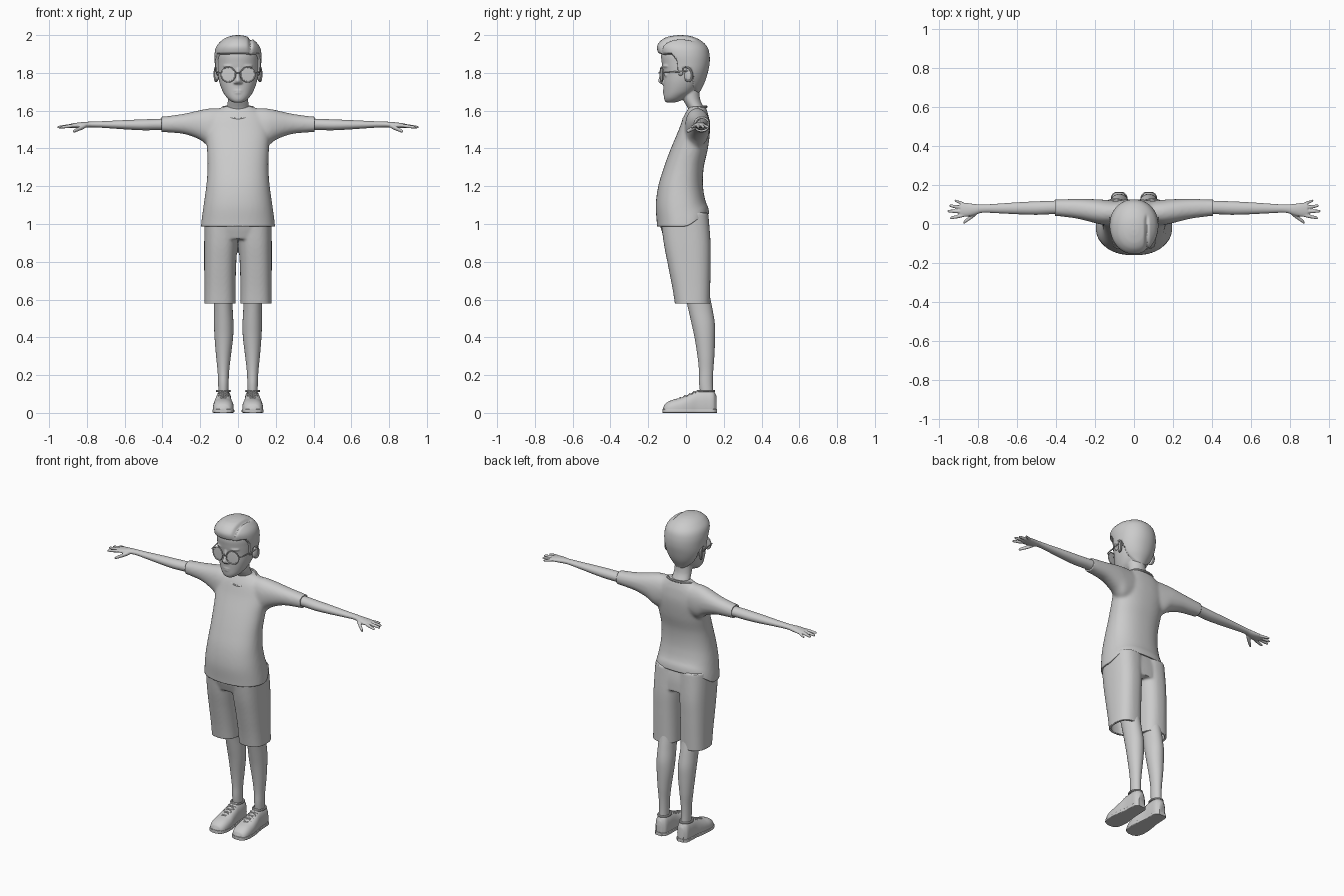
import bpy, bmesh, math
from mathutils import Matrix, Vector

if "Cube" in bpy.data.objects:
    bpy.data.objects.remove(bpy.data.objects["Cube"])

AXES = {'x': (1, 2, 0), 'y': (0, 2, 1), 'z': (0, 1, 2)}   # where a, b, t go


def sample(secs, steps):
    """Smoothly interpolate (t, a0, a1, b0, b1) cross-section extents."""
    def slope(i, k):
        p, q = secs[max(i - 1, 0)], secs[min(i + 1, len(secs) - 1)]
        return (q[k] - p[k]) / (q[0] - p[0])
    out = []
    for i in range(len(secs) - 1):
        p, q = secs[i], secs[i + 1]
        h = q[0] - p[0]
        for s in range(steps):
            u = s / steps
            row = [p[0] + u * h]
            for k in range(1, 5):
                row.append((2*u**3 - 3*u*u + 1) * p[k] + (u**3 - 2*u*u + u) * h * slope(i, k)
                           + (3*u*u - 2*u**3) * q[k] + (u**3 - u*u) * h * slope(i + 1, k))
            out.append(row)
    return out + [list(secs[-1])]


def loft(axis, secs, n=40, steps=6, power=2.0):
    bm = bmesh.new()
    ia, ib, it = AXES[axis]
    rings = []
    for t, a0, a1, b0, b1 in sample(secs, steps):
        ring = []
        for j in range(n):
            w = 2 * math.pi * j / n
            c, s = math.cos(w), math.sin(w)
            co = [0, 0, 0]
            co[it] = t
            co[ia] = (a0 + a1) / 2 + (a1 - a0) / 2 * math.copysign(abs(c) ** (2 / power), c)
            co[ib] = (b0 + b1) / 2 + (b1 - b0) / 2 * math.copysign(abs(s) ** (2 / power), s)
            ring.append(bm.verts.new(co))
        rings.append(ring)
    for r, q in zip(rings, rings[1:]):
        for j in range(n):
            bm.faces.new((r[j], r[(j + 1) % n], q[(j + 1) % n], q[j]))
    bm.faces.new(rings[0])
    bm.faces.new(rings[-1])
    bmesh.ops.recalc_face_normals(bm, faces=bm.faces)
    return bm


def sym(secs):
    """Sections symmetric in x: (z, half width, y0, y1)."""
    return [(z, -w, w, y0, y1) for z, w, y0, y1 in secs]


def ball(loc, size, yaw=0, pitch=0):
    bm = bmesh.new()
    m = (Matrix.Translation(loc) @ Matrix.Rotation(yaw, 4, 'Z') @ Matrix.Rotation(pitch, 4, 'X')
         @ Matrix.Diagonal((*size, 1)))
    bmesh.ops.create_uvsphere(bm, u_segments=28, v_segments=16, radius=1, matrix=m)
    return bm


def tube(pts, r, closed=False):
    cu = bpy.data.curves.new("path", 'CURVE')
    cu.dimensions, cu.bevel_depth, cu.bevel_resolution, cu.use_fill_caps = '3D', r, 2, True
    sp = cu.splines.new('POLY')
    sp.points.add(len(pts) - 1)
    for p, co in zip(sp.points, pts):
        p.co = (*co, 1)
    sp.use_cyclic_u = closed
    ob = bpy.data.objects.new("path", cu)
    bpy.context.collection.objects.link(ob)
    bm = bmesh.new()
    bm.from_mesh(baked(ob))
    return bm


def baked(ob):
    bpy.context.view_layer.update()
    dg = bpy.context.evaluated_depsgraph_get()
    me = bpy.data.meshes.new_from_object(ob.evaluated_get(dg))
    bpy.data.objects.remove(ob)
    return me


def flip(bm):
    c = bm.copy()
    bmesh.ops.scale(c, vec=(-1, 1, 1), verts=c.verts)
    bmesh.ops.reverse_faces(c, faces=c.faces)
    return c


def both(*bms):
    return [b for bm in bms for b in (bm, flip(bm))]


def make(name, bms, voxel=0, smooth=4, cuts=(), warp=None, shell=0):
    """Join parts, optionally fuse them, cut openings and give thickness."""
    bm = bmesh.new()
    for b in bms:
        tmp = bpy.data.meshes.new("tmp")
        b.to_mesh(tmp)
        bm.from_mesh(tmp)
        bpy.data.meshes.remove(tmp)
    me = bpy.data.meshes.new(name)
    bm.to_mesh(me)
    ob = bpy.data.objects.new(name, me)
    bpy.context.collection.objects.link(ob)
    if voxel:
        m = ob.modifiers.new("fuse", 'REMESH')
        m.mode, m.voxel_size = 'VOXEL', voxel
        m = ob.modifiers.new("soften", 'SMOOTH')
        m.factor, m.iterations = 0.5, smooth
        me = baked(ob)
        ob = bpy.data.objects.new(name, me)
        bpy.context.collection.objects.link(ob)
    bm = bmesh.new()
    bm.from_mesh(me)
    for co, no in cuts:
        bmesh.ops.bisect_plane(bm, geom=bm.verts[:] + bm.edges[:] + bm.faces[:],
                               plane_co=co, plane_no=no, clear_outer=True)
    if warp:
        for v in bm.verts:
            warp(v.co)
    bm.to_mesh(me)
    if shell:
        m = ob.modifiers.new("thickness", 'SOLIDIFY')
        m.thickness, m.offset = shell, -1
    return ob


def ramp(x):
    x = min(max(x, 0), 1)
    return x * x * (3 - 2 * x)


# Shirt: torso and sleeves fused, hem raised at the back
torso = loft('z', sym([(.93, .198, -.15, .125), (1.0, .195, -.154, .122), (1.1, .182, -.16, .106),
                       (1.2, .168, -.147, .09), (1.3, .161, -.117, .094), (1.4, .164, -.08, .116),
                       (1.5, .168, -.038, .127), (1.57, .145, -.012, .12), (1.605, .105, .008, .11),
                       (1.622, .08, .02, .105)]), 56, 8, 2.3)
sleeve = loft('x', [(.06, .0, .115, 1.42, 1.612), (.15, -.005, .124, 1.41, 1.612),
                    (.2, .005, .127, 1.445, 1.603), (.28, .025, .128, 1.475, 1.585),
                    (.36, .037, .127, 1.484, 1.573), (.43, .043, .125, 1.488, 1.566)], 40, 6, 2.2)


def hem(co):
    if co.z < 1.15:
        co.z += ramp((1.15 - co.z) / .16) * .065 * ramp((co.y + .01) / .13)


make("shirt", [torso] + both(sleeve), .009, 8, [((0, 0, .988), (0, 0, -1)), ((.405, 0, 0), (1, 0, 0)),
     ((-.405, 0, 0), (-1, 0, 0))], hem, .01)
ring = [2 * math.pi * i / 40 for i in range(40)]
make("collar", [tube([(.087 * math.cos(a), .047 + .06 * math.sin(a),
                       1.588 + .033 * math.sin(a) + .017 * math.cos(a) ** 2) for a in ring], .007, True)])

# Shorts: two trouser legs fused with the hips
short_leg = loft('z', [(.53, .013, .178, -.052, .126), (.65, .013, .178, -.07, .128),
                       (.78, .01, .179, -.095, .13), (.9, .002, .179, -.118, .13),
                       (1.06, -.01, .177, -.138, .118)], 48, 8, 2.5)
hips = loft('z', sym([(.92, .172, -.115, .122), (1.0, .177, -.138, .118), (1.1, .165, -.14, .1)]), 48, 8, 2.5)
make("shorts", both(short_leg) + [hips], .0075, 5, [((0, 0, .578), (0, 0, -1))], None, .012)

# Legs
leg = loft('z', [(.07, .052, .102, .08, .145), (.15, .05, .105, .07, .142), (.22, .047, .108, .069, .144),
                 (.3, .038, .116, .061, .15), (.4, .026, .124, .045, .154), (.47, .024, .127, .03, .153),
                 (.55, .028, .127, .012, .14), (.65, .028, .13, -.01, .122), (.75, .028, .14, -.02, .12)])
make("legs", both(leg))

# Shoes with flat bottoms, soles, ankle rims and laces
plan = [(-.122, .062, .096, .025), (-.112, .04, .118, .046), (-.08, .026, .131, .066), (-.03, .023, .132, .08),
        (.02, .03, .126, .1), (.06, .034, .119, .118), (.11, .035, .116, .124), (.145, .04, .112, .118),
        (.161, .057, .096, .09)]
upper = loft('y', [(y, a, b, -.03, z) for y, a, b, z in plan], 40, 6, 2.5)
sole = loft('y', [(y * 1.02, a - .003, b + .003, 0, .02) for y, a, b, z in plan], 40, 6, 7)
for v in upper.verts:
    v.co.z = max(v.co.z, .003)
make("shoes", both(upper))
make("shoe_soles", both(sole))
make("shoe_rims", both(tube([(.077 + .034 * math.cos(a), .105 + .043 * math.sin(a), .116) for a in ring],
                            .006, True)))
laces = []
for y, z in ((-.03, .08), (-.005, .09), (.02, .1), (.042, .111)):
    for s in (1, -1):
        laces.append(tube([(.077 - .026 * s, y - .01, z - .012), (.077, y, z + .001),
                           (.077 + .026 * s, y + .01, z - .005)], .004))
make("shoe_laces", both(*laces))


# Arms, palms and fingers
def finger(p, q, r):
    p, q = Vector(p), Vector(q)
    secs = []
    for u, k in ((0, .9), (.3, 1.05), (.6, .95), (.88, .8), (.97, .5), (1, .1)):
        c = p.lerp(q, u)
        secs.append((c.x, c.y - r * k, c.y + r * k, c.z - r * k, c.z + r * k))
    return loft('x', secs, 16, 4)


arm = loft('x', [(.34, .048, .122, 1.495, 1.56), (.42, .05, .119, 1.497, 1.557), (.5, .047, .116, 1.496, 1.554),
                 (.6, .05, .111, 1.501, 1.55), (.7, .055, .104, 1.508, 1.545), (.78, .057, .1, 1.512, 1.542),
                 (.82, .045, .103, 1.508, 1.54), (.86, .037, .108, 1.507, 1.535), (.89, .04, .106, 1.51, 1.53)])
fingers = [finger((.87, .045, 1.521), (.943, .03, 1.511), .009), finger((.87, .064, 1.522), (.957, .066, 1.512), .0092),
           finger((.87, .083, 1.521), (.947, .094, 1.511), .009), finger((.865, .099, 1.52), (.92, .122, 1.511), .008),
           finger((.805, .058, 1.52), (.875, .006, 1.489), .0115)]
make("arms_and_hands", both(arm, *fingers), .0038, 3)

# Head: skull, neck, nose, lips and eyes fused
skull = loft('z', sym([(1.643, .022, -.103, -.06), (1.652, .04, -.112, -.03), (1.67, .06, -.117, -.0),
                       (1.7, .08, -.119, .045), (1.75, .099, -.121, .085), (1.8, .108, -.121, .102),
                       (1.85, .111, -.128, .112), (1.9, .109, -.131, .108), (1.95, .088, -.11, .075),
                       (1.978, .04, -.07, .02)]), 56, 8, 2.1)
neck = loft('z', sym([(1.54, .075, .02, .11), (1.6, .06, .015, .1), (1.66, .054, -.016, .075), (1.74, .054, -.04, .07)]))
nose = loft('z', sym([(1.738, .01, -.11, -.122), (1.745, .018, -.1, -.138), (1.757, .018, -.1, -.148),
                      (1.772, .013, -.1, -.144), (1.795, .01, -.1, -.135), (1.825, .013, -.1, -.127)]), 24)
face = [ball((0, -.114, 1.706), (.026, .009, .006)), ball((0, -.113, 1.695), (.022, .01, .007)),
        ball((0, -.098, 1.663), (.026, .017, .016))]
face += both(ball((.014, -.124, 1.75), (.009, .012, .009)), ball((.047, -.1, 1.79), (.02, .016, .013)),
             ball((.05, -.108, 1.836), (.03, .012, .006), .4))
make("head", [skull, neck, nose] + face, .005, 3)

# Ears
make("ears", both(ball((.113, .012, 1.79), (.009, .021, .036), -.35, -.15)))
rim = [(.117 + .007 * math.sin(a), .01 + .021 * math.sin(a) - .004 * math.cos(a), 1.792 + .036 * math.cos(a))
       for a in ring[:26]]
make("ear_rims", both(tube(rim, .0055)))

# Hair: a cap that sinks under the skin below the hairline
HAIRLINE = [(-.3, 1.907), (-.08, 1.9), (-.05, 1.865), (-.045, 1.79), (-.022, 1.78), (-.01, 1.83),
            (.028, 1.82), (.042, 1.73), (.07, 1.685), (.3, 1.68)]


def comb(co):
    for (y0, z0), (y1, z1) in zip(HAIRLINE, HAIRLINE[1:]):
        if y0 <= co.y < y1:
            line = z0 + (z1 - z0) * (co.y - y0) / (y1 - y0)
    k = .86 + .14 * ramp((co.z - line + .006) / .012)
    co.x, co.y = co.x * k, -.01 + (co.y + .01) * k
    if co.z > 1.88:                       # side parting
        groove = math.exp(-((co.x - .065) / .009) ** 2) * ramp((.06 - co.y) / .05) * ramp((co.z - 1.88) / .04)
        co.z -= .012 * groove
        co.y += .008 * groove


hair = loft('z', sym([(1.66, .04, .0, .055), (1.7, .07, -.1, .074), (1.75, .1, -.115, .099), (1.8, .117, -.12, .115),
                      (1.85, .123, -.13, .125), (1.9, .124, -.146, .124), (1.94, .114, -.153, .111),
                      (1.972, .086, -.132, .078), (1.99, .055, -.1, .04), (1.998, .025, -.06, .005),
                      (2.0, .004, -.034, -.026)]), 96, 9, 2.1)
make("hair", [hair], warp=comb)

# Glasses
cy, sy = math.cos(.2), math.sin(.2)
frame = tube([(.052 + .039 * math.cos(a) * cy, -.129 + .039 * math.cos(a) * sy, 1.791 + .039 * math.sin(a))
              for a in ring], .0035, True)
temple = tube([(.089, -.121, 1.8), (.104, -.112, 1.803), (.117, -.03, 1.807), (.118, .012, 1.81),
               (.112, .03, 1.79)], .0035)
bridge = tube([(-.014, -.137, 1.795), (-.006, -.143, 1.801), (.006, -.143, 1.801), (.014, -.137, 1.795)], .0035)
make("glasses_frame", both(frame, temple) + [bridge])
make("glasses_lenses", both(ball((.052, -.129, 1.791), (.038, .0015, .038), .2)))

# Smooth shading throughout, keeping hems and soles crisp
for ob in bpy.context.scene.objects:
    ob.select_set(True)
    bpy.context.view_layer.objects.active = ob
bpy.ops.object.shade_smooth_by_angle(angle=math.radians(40))
